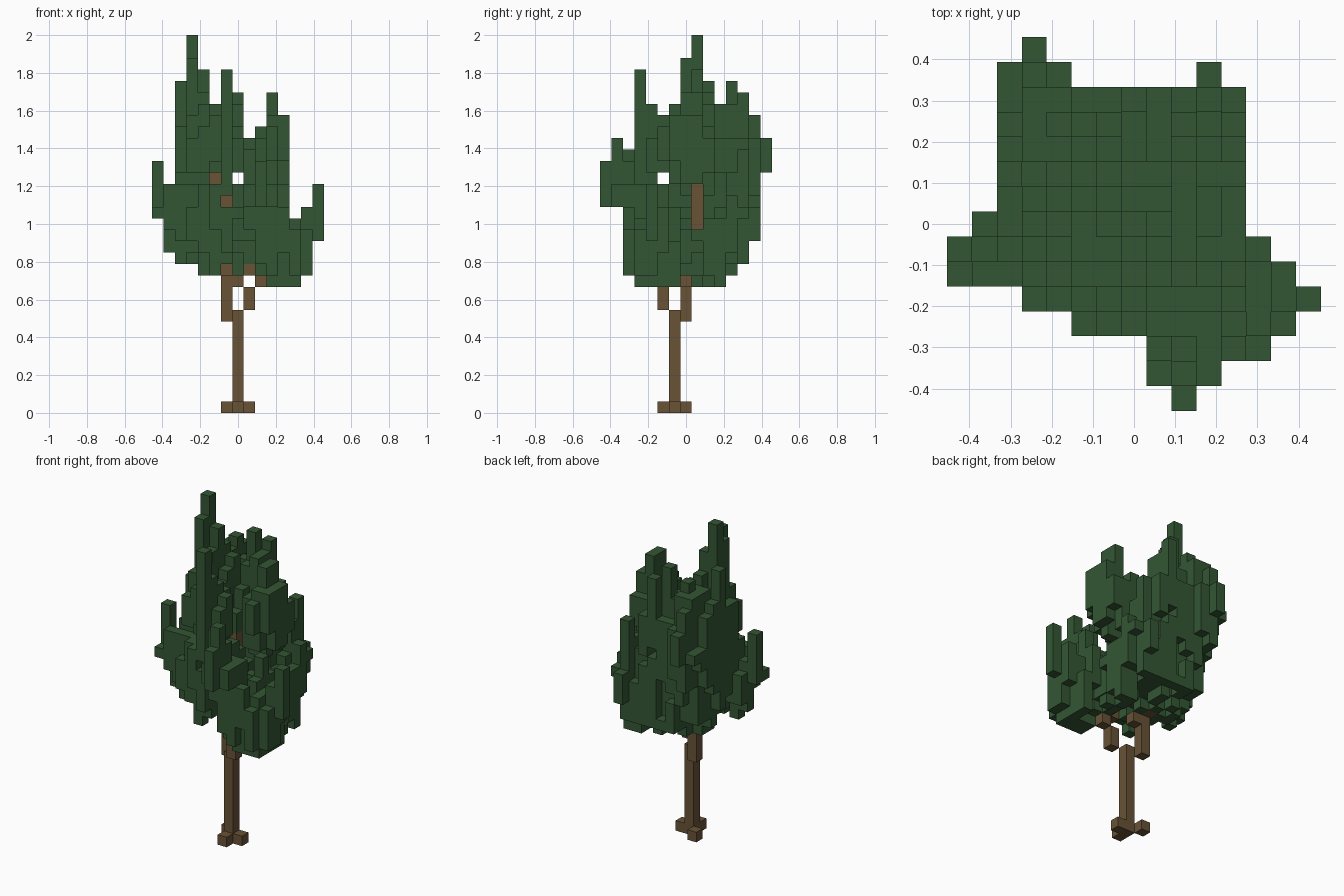
import bpy
import bmesh
import random
from mathutils import Vector

old = bpy.data.objects.get("Cube")
if old:
    bpy.data.objects.remove(old, do_unlink=True)

random.seed(4)
COUNT, HEIGHT = 15, 33
CELL = 2 / HEIGHT


def flat_material(name, colour):
    mat = bpy.data.materials.new(name)
    mat.use_nodes = True
    mat.diffuse_color = (*colour, 1)
    shader = mat.node_tree.nodes["Principled BSDF"]
    shader.inputs["Base Color"].default_value = (*colour, 1)
    shader.inputs["Roughness"].default_value = 0.9
    return mat


def block_object(name, cells, material):
    """Make one mesh from the exposed sides of a set of grid blocks."""
    bm = bmesh.new()
    for cell in sorted(cells):
        for axis in range(3):
            for side in (-1, 1):
                neighbour = list(cell)
                neighbour[axis] += side
                if tuple(neighbour) in cells:
                    continue
                corners = []
                for u, w in ((0, 0), (1, 0), (1, 1), (0, 1)):
                    p = Vector(cell)
                    p[axis] += max(side, 0)
                    p[(axis + 1) % 3] += u
                    p[(axis + 2) % 3] += w
                    p -= Vector((COUNT / 2, COUNT / 2, 0))
                    corners.append(bm.verts.new(p * CELL))
                bm.faces.new(corners if side > 0 else corners[::-1])
    bmesh.ops.remove_doubles(bm, verts=bm.verts[:], dist=CELL / 20)
    mesh = bpy.data.meshes.new(name)
    bm.to_mesh(mesh)
    bm.free()
    mesh.materials.append(material)
    obj = bpy.data.objects.new(name, mesh)
    bpy.context.collection.objects.link(obj)
    return obj


def column(i, j, low, high):
    return {(i, j, k) for k in range(low, high)}


# Trunk with three root blocks, and forked branches
trunk = column(7, 6, 0, 9) | {(8, 6, 0), (7, 5, 0), (6, 7, 0)}
left_branch = column(6, 7, 8, 12) | {(7, 7, 11)}
right_branch = column(8, 5, 9, 11) | {(9, 5, 11), (8, 5, 12)}
upper_branch = column(6, 8, 12, 20) | {(5, 8, 20)}
wood = left_branch | right_branch | upper_branch

# Crown outline: low and high limits along each row of blocks
FRONT = [(17, 22), (14, 20), (13, 29), (13, 33), (12, 30), (12, 27), (12, 30), (12, 28),
         (13, 24), (12, 25), (11, 28), (11, 26), (11, 17), (12, 18), (15, 20)]
SIDE = [(18, 22), (18, 24), (12, 23), (11, 30), (11, 27), (11, 26), (11, 27), (12, 31),
        (11, 33), (11, 29), (11, 27), (12, 29), (13, 28), (15, 26), (21, 24)]
PLAN = [(5, 7), (5, 8), (5, 14), (4, 15), (4, 14), (3, 13), (3, 13), (3, 13),
        (1, 13), (0, 13), (1, 14), (2, 13), (2, 7), (3, 6), (4, 5)]


def within(limits, value):
    return limits[0] <= value < limits[1]


def is_opening(i, j, k):
    """Gaps in the crown that show sky or a branch."""
    sky = k == 20 and (i == 7 or j == 5)
    twig = j < 8 and (i, k) in ((5, 20), (6, 18))
    window = j == 8 and i > 6 and 16 <= k < 20
    return sky or twig or window


envelope = {(i, j, k)
            for i in range(COUNT) for j in range(COUNT) for k in range(HEIGHT)
            if within(FRONT[i], k) and within(SIDE[j], k) and within(PLAN[i], j)
            and not is_opening(i, j, k)} - wood

# Leaf clumps: centre and radii in blocks
CLUMPS = [
    ((3.7, 9, 21), (2.4, 4.3, 6.8)),       # tall crown
    ((4.5, 9, 15.5), (2.5, 3.4, 3.6)),     # below tall crown
    ((3, 5.8, 16.8), (3.1, 2, 3.4)),       # low side clump
    ((5.6, 4.7, 18), (2, 1.9, 6.3)),       # front clump
    ((11.2, 4, 14.3), (2.8, 2.5, 3.6)),    # low front corner
    ((9, 2, 17.5), (1.4, 1.9, 4.6)),       # front tip
    ((8.5, 10, 15), (3.5, 2.9, 4.2)),      # back clump
    ((7, 11, 22), (1.6, 1.9, 5.2)),        # upper back clump
    ((10, 7.2, 23), (1.8, 2.3, 4)),        # upper side clump
    ((7, 7, 14.5), (3.3, 3.3, 3.4)),       # core
]
jitter = {(i, j): random.uniform(-1.8, 1.8)
          for i in range(COUNT) for j in range(COUNT)}


def clump_distance(cell):
    p = Vector(cell)
    p.z += jitter[cell[:2]]
    return min(sum(((a - c) / r) ** 2 for a, c, r in zip(p, centre, radii))
               for centre, radii in CLUMPS)


distance = {cell: clump_distance(cell) for cell in sorted(envelope)}
leaves = {cell for cell in envelope if distance[cell] < 1}

# Upright leaf shoots
for shoot in [(3, 8, 24, 33), (3, 7, 24, 31), (4, 8, 23, 30), (2, 9, 22, 29),
              (6, 11, 22, 29), (6, 3, 18, 30), (7, 12, 20, 28), (10, 7, 22, 28),
              (10, 12, 14, 23), (10, 13, 15, 18), (0, 6, 17, 22), (14, 4, 15, 20),
              (9, 0, 18, 22), (9, 1, 18, 24), (3, 14, 21, 24), (3, 13, 19, 26),
              (11, 8, 20, 26), (6, 4, 20, 27), (13, 4, 12, 18), (4, 10, 22, 27)]:
    leaves |= column(*shoot) & envelope

# Close any thin spots so that the crown reaches its outline
for axis in range(3):
    def shadow(cell):
        return cell[:axis] + cell[axis + 1:]
    covered = {shadow(cell) for cell in leaves}
    for cell in sorted(envelope, key=distance.get):
        if shadow(cell) not in covered:
            covered.add(shadow(cell))
            leaves.add(cell)

bark = flat_material("bark_brown", (0.14, 0.086, 0.037))
leaf = flat_material("leaf_green", (0.034, 0.094, 0.034))
block_object("trunk", trunk, bark)
block_object("left_branch", left_branch, bark)
block_object("right_branch", right_branch, bark)
block_object("upper_branch", upper_branch, bark)
block_object("leaf_crown", leaves, leaf)
